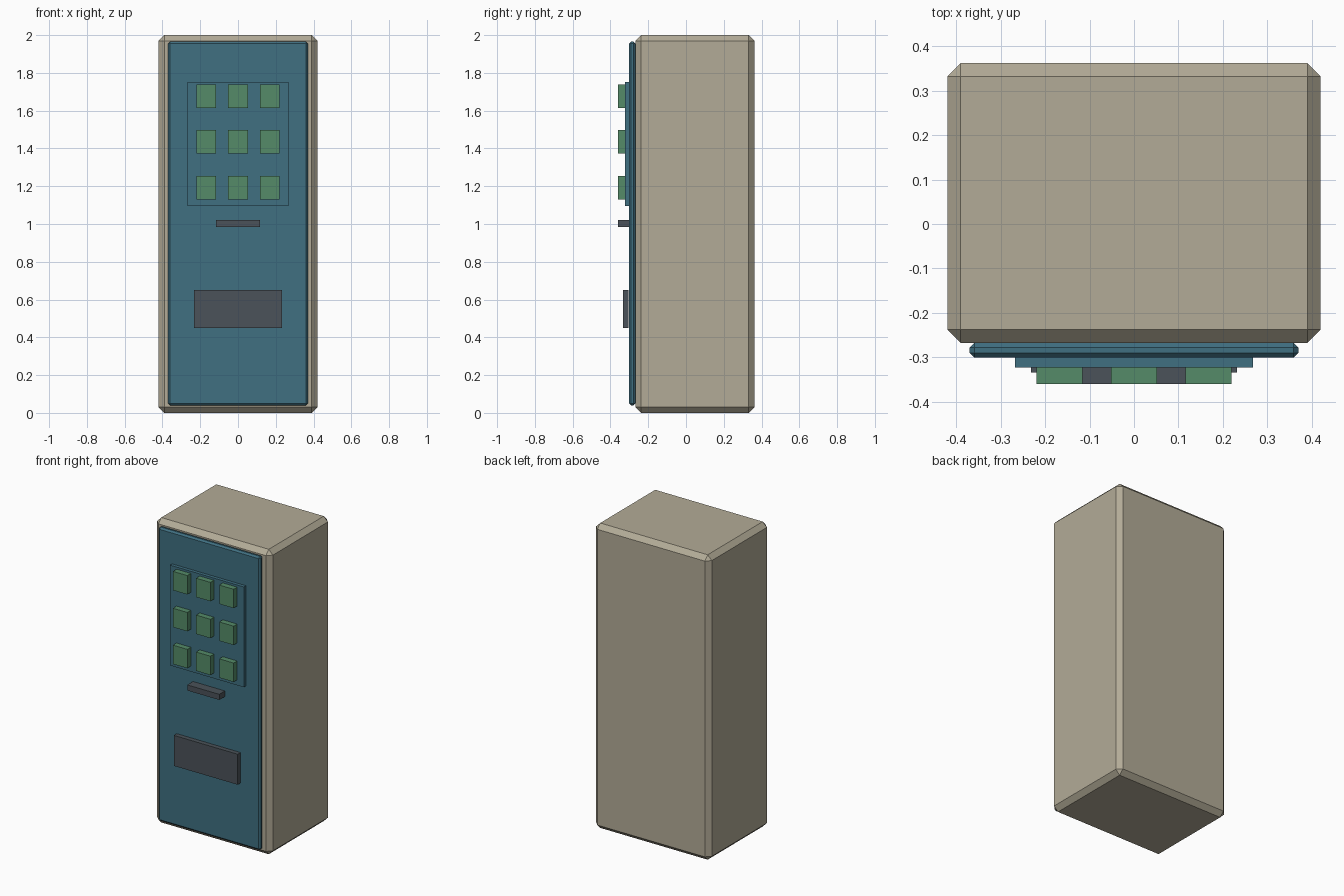
import bpy, bmesh

if "Cube" in bpy.data.objects:
    bpy.data.objects.remove(bpy.data.objects["Cube"])


def material(name, color):
    m = bpy.data.materials.new(name)
    m.diffuse_color = (*color, 1)
    m.use_nodes = True
    m.node_tree.nodes["Principled BSDF"].inputs["Base Color"].default_value = m.diffuse_color
    return m


def box(name, x, y, z, mat, chamfer=0):
    """Box from (min, max) ranges, with optional flat chamfer on every edge."""
    bm = bmesh.new()
    bmesh.ops.create_cube(bm, size=1)
    for v in bm.verts:
        v.co = [lo + (c + 0.5) * (hi - lo) for c, (lo, hi) in zip(v.co, (x, y, z))]
    if chamfer:
        bmesh.ops.bevel(bm, geom=bm.edges[:], offset=chamfer, segments=1,
                        affect='EDGES', profile=0.5)
    bmesh.ops.recalc_face_normals(bm, faces=bm.faces[:])
    mesh = bpy.data.meshes.new(name)
    bm.to_mesh(mesh)
    bm.free()
    mesh.materials.append(mat)
    ob = bpy.data.objects.new(name, mesh)
    bpy.context.collection.objects.link(ob)
    return ob


tan = material("tan", (0.45, 0.41, 0.31))
blue = material("blue", (0.05, 0.16, 0.22))
green = material("green", (0.09, 0.26, 0.14))
dark = material("dark_grey", (0.07, 0.085, 0.1))

# Cabinet and front door
box("cabinet", (-0.42, 0.42), (-0.268, 0.362), (0, 2), tan, 0.03)
box("door", (-0.37, 0.37), (-0.301, -0.267), (0.04, 1.966), blue, 0.011)

# Display panel with a 3 x 3 grid of products
box("display_panel", (-0.268, 0.268), (-0.323, -0.301), (1.095, 1.753), blue)
for row, z in enumerate((1.193, 1.435, 1.677)):
    for col, x in enumerate((-0.168, 0, 0.168)):
        box(f"display_item_{row}_{col}", (x - 0.052, x + 0.052), (-0.36, -0.323),
            (z - 0.062, z + 0.062), green)

# Coin ledge and delivery flap
box("coin_ledge", (-0.116, 0.116), (-0.36, -0.301), (0.985, 1.022), dark)
box("delivery_flap", (-0.232, 0.232), (-0.334, -0.304), (0.45, 0.65), dark)
